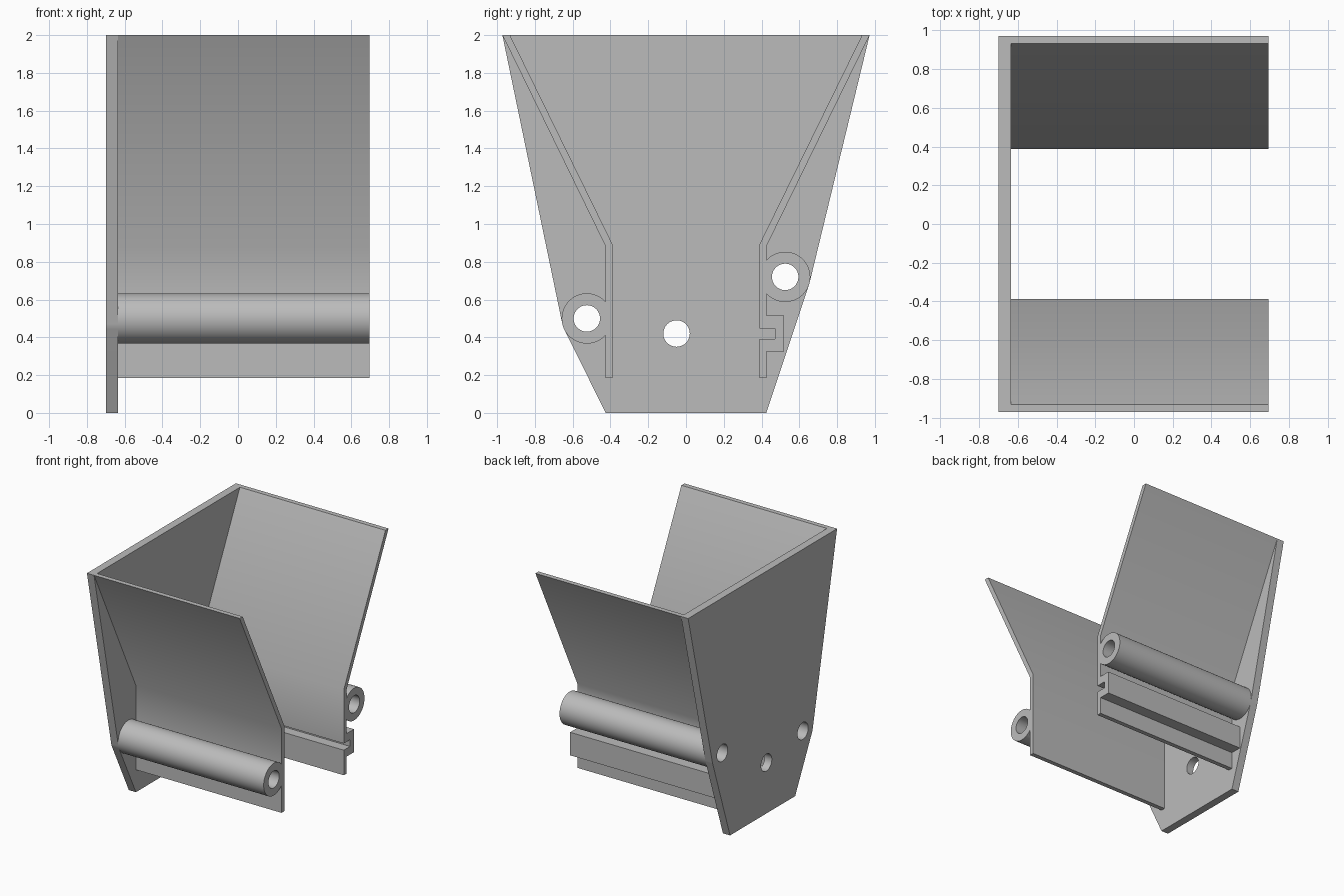
import bpy, bmesh, math
from mathutils import Matrix

cube = bpy.data.objects.get("Cube")
if cube:
    bpy.data.objects.remove(cube, do_unlink=True)

grey = bpy.data.materials.new("light grey")
grey.use_nodes = True
colour = (0.5, 0.5, 0.5, 1)
grey.diffuse_color = colour
grey.node_tree.nodes["Principled BSDF"].inputs["Base Color"].default_value = colour

X_LEFT, X_INNER, X_RIGHT = -0.70, -0.635, 0.695
TUBE_Y, TUBE_R, HOLE_R = 0.525, 0.133, 0.07
FRONT_Z, BACK_Z = 0.50, 0.72
FACE_IN, FACE_OUT = 0.388, 0.425


def arc(y, z, r, start, end, steps):
    angles = [math.radians(start + (end - start) * i / steps) for i in range(steps + 1)]
    return [(y + r * math.cos(a), z + r * math.sin(a)) for a in angles]


def hole(y, z):
    return arc(y, z, HOLE_R, 0, 360, 48)[:-1]


def extrude_profile(name, loops, x0, x1):
    """Extrude side-view (y, z) loops along x; inner loops become holes."""
    curve = bpy.data.curves.new(name, "CURVE")
    curve.dimensions = "2D"
    curve.fill_mode = "BOTH"
    curve.extrude = (x1 - x0) / 2
    for loop in loops:
        spline = curve.splines.new("POLY")
        spline.points.add(len(loop) - 1)
        for point, (y, z) in zip(spline.points, loop):
            point.co = (y, z, 0, 1)
        spline.use_cyclic_u = True
    temp = bpy.data.objects.new(name + "_outline", curve)
    bpy.context.collection.objects.link(temp)
    bpy.context.view_layer.update()
    graph = bpy.context.evaluated_depsgraph_get()
    mesh = bpy.data.meshes.new_from_object(temp.evaluated_get(graph))
    bpy.data.objects.remove(temp, do_unlink=True)

    # Turn the profile upright and weld the caps to the walls
    mesh.transform(Matrix(((0, 0, 1, (x0 + x1) / 2), (1, 0, 0, 0), (0, 1, 0, 0), (0, 0, 0, 1))))
    bm = bmesh.new()
    bm.from_mesh(mesh)
    bmesh.ops.remove_doubles(bm, verts=bm.verts, dist=0.0001)
    bmesh.ops.recalc_face_normals(bm, faces=bm.faces)
    bm.to_mesh(mesh)
    bm.free()
    mesh.materials.clear()
    mesh.materials.append(grey)
    obj = bpy.data.objects.new(name, mesh)
    bpy.context.collection.objects.link(obj)
    bpy.ops.object.select_all(action="DESELECT")
    obj.select_set(True)
    bpy.context.view_layer.objects.active = obj
    bpy.ops.object.shade_smooth_by_angle(angle=math.radians(30))


def wall(name, side, tube_z, rail=(), slot=()):
    """Flared wall with a hinge tube on its outer face."""
    join = math.degrees(math.acos((FACE_OUT - TUBE_Y) / TUBE_R))
    outline = [(FACE_IN, 0.185), (FACE_OUT, 0.185), *rail]
    outline += arc(TUBE_Y, tube_z, TUBE_R, -join, join, 56)
    outline += [(FACE_OUT, 0.88), (0.972, 2), (0.932, 2), (FACE_IN, 0.89), *slot]
    loops = [outline, hole(TUBE_Y, tube_z)]
    loops = [[(side * y, z) for y, z in loop] for loop in loops]
    extrude_profile(name, loops, X_INNER, X_RIGHT)


# Side plate, rounded where it follows the tubes
plate = [(-0.425, 0), (0.425, 0)]
plate += arc(TUBE_Y, BACK_Z, TUBE_R, -18.4, -13.6, 4)
plate += [(0.972, 2), (-0.972, 2)]
plate += arc(-TUBE_Y, FRONT_Z, TUBE_R, 192, 206, 6)
extrude_profile("side_plate",
                [plate, hole(-TUBE_Y, FRONT_Z), hole(TUBE_Y, BACK_Z), hole(-0.05, 0.42)],
                X_LEFT, X_INNER)

# Front wall, and back wall with its slotted rail
wall("front_wall", -1, FRONT_Z)
wall("back_wall", 1, BACK_Z,
     rail=[(FACE_OUT, 0.325), (0.52, 0.325), (0.52, 0.515), (FACE_OUT, 0.515)],
     slot=[(FACE_IN, 0.447), (0.47, 0.447), (0.47, 0.392), (FACE_IN, 0.392)])
